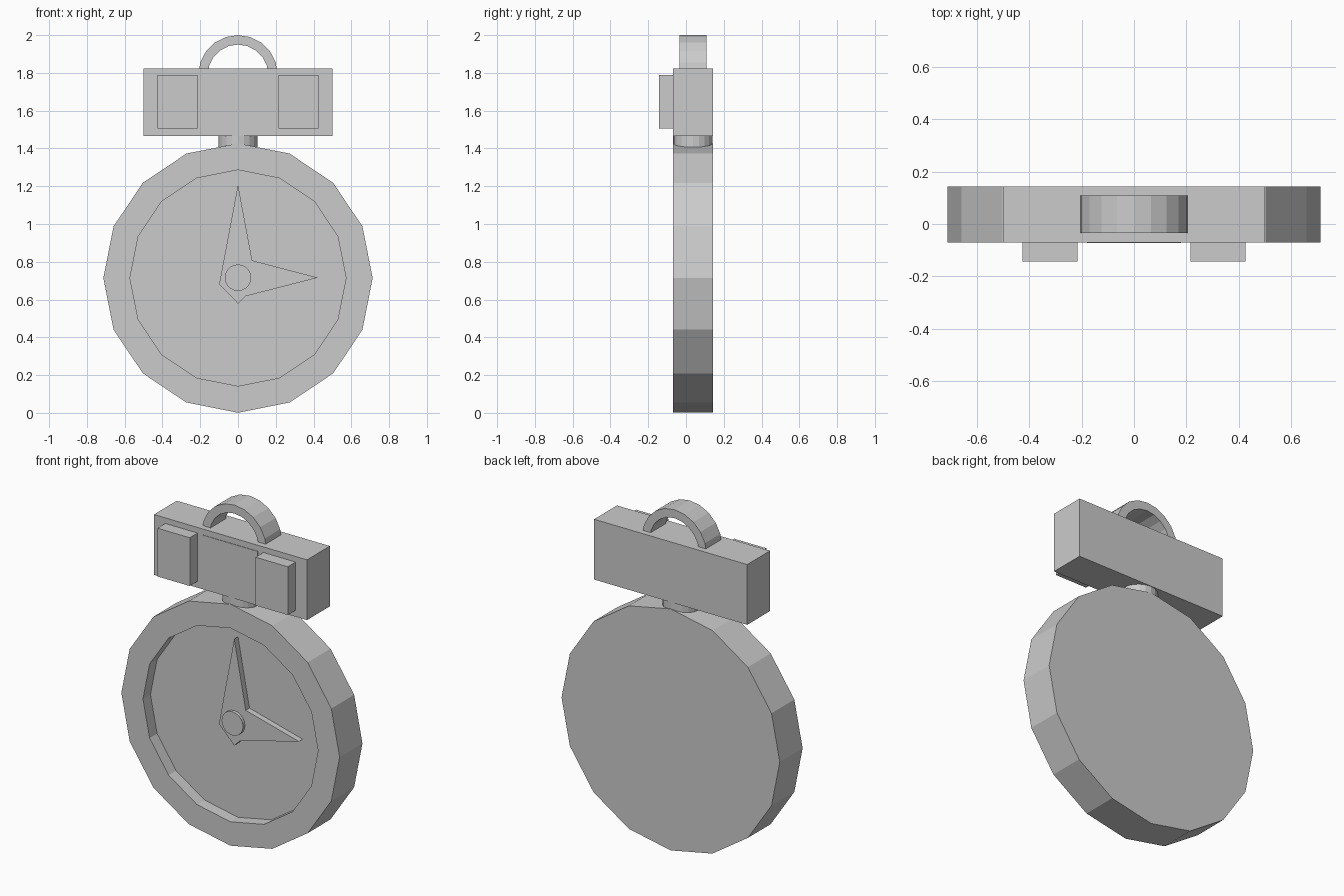
import bpy, bmesh
from math import sin, cos, pi

if "Cube" in bpy.data.objects:
    bpy.data.objects.remove(bpy.data.objects["Cube"])

BACK, FRONT = 0.143, -0.07      # depth range of the main parts
MID = (BACK + FRONT) / 2
DIAL_Z, DIAL_R = 0.714, 0.713


def finish(name, bm):
    bmesh.ops.recalc_face_normals(bm, faces=bm.faces)
    me = bpy.data.meshes.new(name)
    bm.to_mesh(me)
    bm.free()
    ob = bpy.data.objects.new(name, me)
    bpy.context.collection.objects.link(ob)
    return ob


def arc(r, cz, n, a0=0.0, a1=2 * pi):
    return [(r * cos(a0 + (a1 - a0) * i / n), cz + r * sin(a0 + (a1 - a0) * i / n))
            for i in range(n)]


def extrude_y(name, profile, y0, y1):
    """Extrude an x/z outline from y0 to y1."""
    bm = bmesh.new()
    face = bm.faces.new([bm.verts.new((x, y0, z)) for x, z in profile])
    ext = bmesh.ops.extrude_face_region(bm, geom=[face], use_keep_orig=True)
    for v in ext["geom"]:
        if isinstance(v, bmesh.types.BMVert):
            v.co.y = y1
    return finish(name, bm)


def box(name, x0, x1, y0, y1, z0, z1):
    return extrude_y(name, [(x0, z0), (x1, z0), (x1, z1), (x0, z1)], y0, y1)


# Dial case: 16-sided disc with a recessed face
bm = bmesh.new()
rings = [(DIAL_R, BACK), (DIAL_R, FRONT), (0.572, FRONT), (0.572, 0.0)]
loops = [[bm.verts.new((x, y, z)) for x, z in arc(r, DIAL_Z, 16)] for r, y in rings]
for a, b in zip(loops, loops[1:]):
    for i in range(16):
        j = (i + 1) % 16
        bm.faces.new((a[i], a[j], b[j], b[i]))
bm.faces.new(loops[0])
bm.faces.new(loops[-1])
finish("dial_case", bm)

# Joined pointers and their hub
extrude_y("dial_hands", [(0, 1.209), (0.075, 0.807), (0.423, 0.716), (0.038, 0.617),
                         (0, 0.579), (-0.1, 0.68)], -0.035, 0.002)
extrude_y("hand_hub", arc(0.07, 0.716, 20), -0.053, 0.002)

# Neck between the case and the bar
bm = bmesh.new()
bmesh.ops.create_cone(bm, cap_ends=True, segments=20, radius1=0.104, radius2=0.104, depth=0.12)
bmesh.ops.translate(bm, verts=bm.verts, vec=(0, MID, 1.43))
finish("neck", bm)

# Top bar with a thin front plate and two raised pads
box("top_bar", -0.5, 0.5, FRONT, BACK, 1.467, 1.823)
box("front_plate", -0.18, 0.18, FRONT - 0.003, FRONT + 0.01, 1.505, 1.788)
for side, x0, x1 in (("left", -0.426, -0.215), ("right", 0.215, 0.426)):
    box(side + "_pad", x0, x1, -0.143, FRONT + 0.01, 1.505, 1.79)

# Hanging loop: half ring rising out of the bar
n = 10
outer = arc(0.21, 1.79, n, 0, pi) + [(-0.21, 1.79)]
inner = arc(0.16, 1.79, n, 0, pi) + [(-0.16, 1.79)]
extrude_y("hanging_loop", outer + inner[::-1], -0.035, 0.108)
